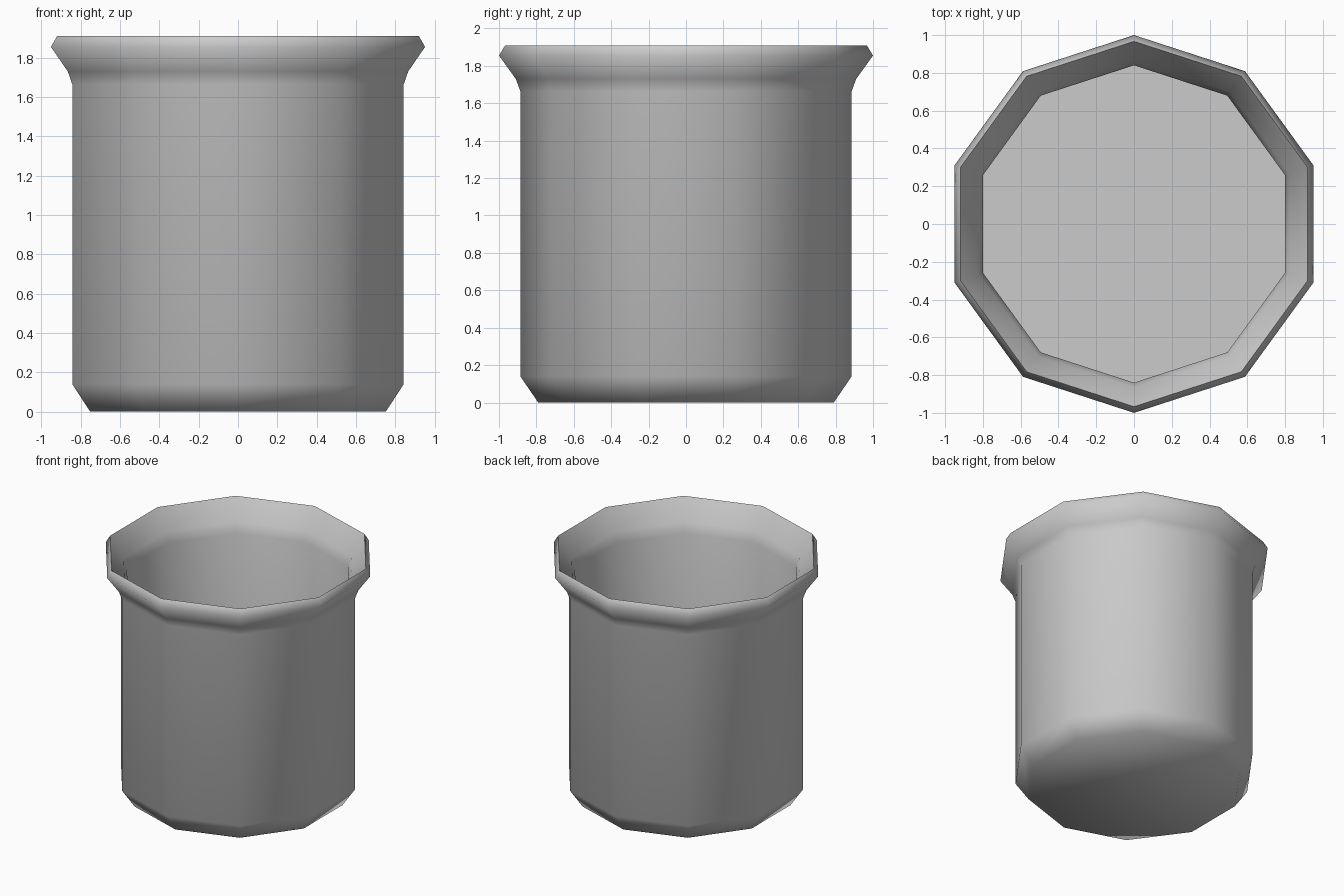
import bpy, bmesh, math

if "Cube" in bpy.data.objects:
    bpy.data.objects.remove(bpy.data.objects["Cube"])

SIDES = 10

# Wall cross-section (radius, z): base edge, up the outside, over the rim, down the inside
profile = [
    (0.79, 0.0), (0.886, 0.14), (0.886, 1.665), (0.91, 1.73),
    (1.0, 1.855), (0.967, 1.91),
    (0.865, 1.75), (0.84, 1.67), (0.84, 0.13),
]

bm = bmesh.new()
rings = []
for r, z in profile:
    ring = []
    for i in range(SIDES):
        a = math.pi / 2 + 2 * math.pi * i / SIDES
        ring.append(bm.verts.new((r * math.cos(a), r * math.sin(a), z)))
    rings.append(ring)

# Outer wall, rim and inner wall
for lower, upper in zip(rings, rings[1:]):
    for i in range(SIDES):
        j = (i + 1) % SIDES
        bm.faces.new((lower[i], lower[j], upper[j], upper[i]))

# Underside and inner floor
bm.faces.new(rings[0][::-1])
bm.faces.new(rings[-1])
bmesh.ops.recalc_face_normals(bm, faces=bm.faces[:])

mesh = bpy.data.meshes.new("flared_pot")
bm.to_mesh(mesh)
bm.free()
pot = bpy.data.objects.new("flared_pot", mesh)
bpy.context.collection.objects.link(pot)

# Rounded shading on the walls, crisp floor edge
bpy.context.view_layer.objects.active = pot
pot.select_set(True)
bpy.ops.object.shade_smooth_by_angle(angle=math.radians(65))
